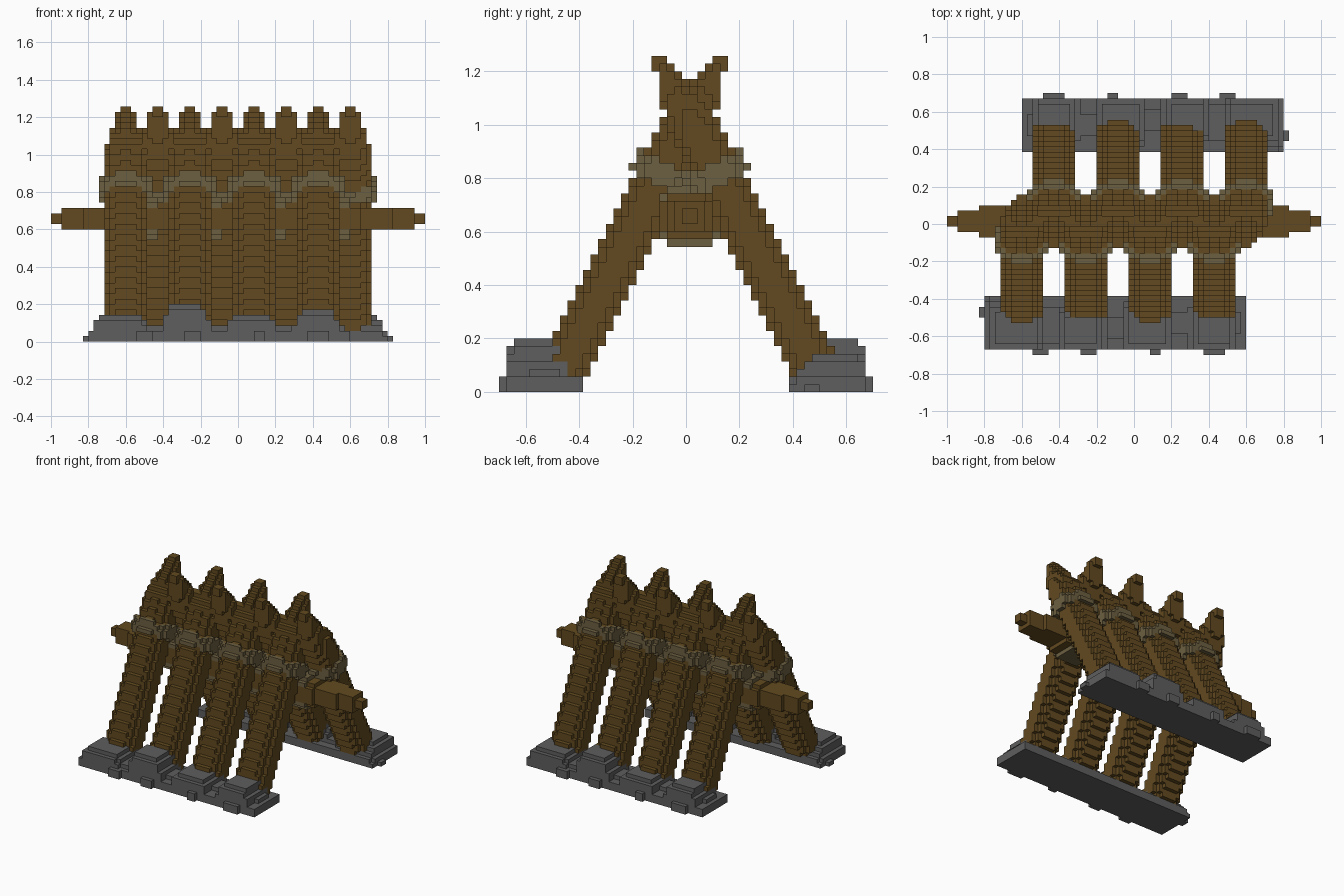
import bpy, bmesh, math

if "Cube" in bpy.data.objects:
    bpy.data.objects.remove(bpy.data.objects["Cube"])

V = 1 / 35                      # block size
NX, NY, NZ = 70, 49, 44         # grid size
LEAN = 1.97                     # rise of a stake per unit of depth
LEN = math.hypot(1, LEAN)


def material(name, rgb):
    m = bpy.data.materials.new(name)
    m.diffuse_color = (*rgb, 1)
    m.use_nodes = True
    m.node_tree.nodes["Principled BSDF"].inputs["Base Color"].default_value = m.diffuse_color
    return m


WOOD = material("brown wood", (0.122, 0.068, 0.014))
ROPE = material("tan rope", (0.150, 0.115, 0.052))
ROCK = material("grey stone", (0.112, 0.112, 0.112))

FRONT_X = [(-21 + 12 * n) * V for n in range(4)]    # front stake centres
LOOP_X = [(-18 + 12 * n) * V for n in range(4)]     # beam lashing centres


def stake(dx, y, z):
    """Leaning sharpened stake with a rope band, in front-stake coordinates."""
    if abs(dx) > 0.15 or z < V:
        return None
    t = (y + LEAN * z) / LEN                          # along the stake
    v = (y + 0.502 - 0.508 * z) * LEAN / LEN          # across the stake
    if not -0.14 < t < 1.187:
        return None
    s = 1 if t < 0.9 else 1 - 0.75 * (t - 0.9) / 0.287
    if abs(dx / (0.114 * s)) ** 2.5 + abs(v / (0.09 * s)) ** 2.5 < 1:
        return "wood"
    if abs(t - 0.685) < 0.048:
        if abs(dx / 0.143) ** 2.5 + abs(v / 0.118) ** 2.5 < 1:
            return "rope"
    return None


def beam(x, y, z):
    """Cross beam with blunt points and its rope loops."""
    dy, dz, a = abs(y - V / 2), abs(z - 23 * V), abs(x)
    if a > 0.943:
        hy, hz = 1.2, 1.1
    elif a > 0.83:
        hy, hz = 2.1, 2.1
    elif a > 0.66:
        hy, hz = 3.1, 2.1
    else:
        hy, hz = 3.6, 2.6
    if dy < hy * V and dz < hz * V and dy + dz < (hy + hz - 0.9) * V:
        return "wood"
    if min(abs(x - c) for c in LOOP_X) < 0.08:
        if (dy / (4.4 * V)) ** 3 + (dz / (4.1 * V)) ** 3 < 1:
            return "rope"
    return None


# Rocks: centre x, half width, height in blocks, centre y
ROCKS = [(-0.63, 0.18, 5.6, -0.55), (-0.45, 0.12, 3.6, -0.54),
         (-0.28, 0.15, 7.6, -0.57), (-0.11, 0.10, 2.8, -0.55),
         (0.07, 0.17, 5.6, -0.55), (0.24, 0.10, 2.8, -0.54),
         (0.42, 0.15, 6.6, -0.57), (0.54, 0.10, 2.8, -0.53)]
BUMPS = [(-0.55, -0.455), (-0.29, -0.2), (0.08, 0.145), (0.37, 0.485)]


def stone_height(x, y):
    """Height in blocks of the front rock footing."""
    if not (-0.83 < x < 0.6 and -0.7 < y < -0.386):
        return 0
    if y < -0.671:
        return 2 if any(a < x < b for a, b in BUMPS) else 0
    if x < -0.8:
        return 1 if -0.51 < y < -0.44 else 0
    h = 2 if x > -0.775 else 1
    for cx, hx, top, cy in ROCKS:
        d = max(abs(x - cx) / hx, abs(y - cy) / 0.15)
        e = max(0, abs(x - cx) / hx + abs(y - cy) / 0.15 - 1.2)
        h = max(h, int(top * (1 - d ** 3.5) - 2 * e * e + 0.3) if d < 1 else 0)
    return h


# Fill the grid with part names
cells = {}
for i in range(NX):
    x = (i + 0.5 - 35) * V
    for j in range(NY):
        y = (j + 0.5) * V - 0.7
        hf, hb = stone_height(x, y), stone_height(-x, -y)
        for k in range(NZ):
            z = (k + 0.5) * V
            part = None
            if k < hf:
                part = "front_rock_footing"
            elif k < hb:
                part = "back_rock_footing"
            else:
                rope = None
                for n, c in enumerate(FRONT_X):
                    for side, dx, yy in (("front", x - c, y), ("back", -x - c, V - y)):
                        r = stake(dx, yy, z)
                        if r == "wood":
                            part = part or f"{side}_stake_{n + 1}"
                        elif r:
                            rope = "rope_bands"
                b = beam(x, y, z)
                if not part and b == "wood":
                    part = "cross_beam"
                part = part or rope or ("beam_lashings" if b else None)
            if part:
                cells[i, j, k] = part

# Outer faces of the blocks, one object per part
SIDES = []
for axis in range(3):
    for s in (0, 1):
        u, w = (axis + 1) % 3, (axis + 2) % 3
        quad = []
        for a, b in ((0, 0), (1, 0), (1, 1), (0, 1)):
            p = [0, 0, 0]
            p[axis], p[u], p[w] = s, a, b
            quad.append(tuple(p))
        step = [0, 0, 0]
        step[axis] = 2 * s - 1
        SIDES.append((step, quad if s else quad[::-1]))

meshes = {}
for (i, j, k), part in cells.items():
    for (di, dj, dk), quad in SIDES:
        if (i + di, j + dj, k + dk) in cells:
            continue
        bm, verts = meshes.setdefault(part, (bmesh.new(), {}))
        face = []
        for a, b, c in quad:
            key = (i + a, j + b, k + c)
            if key not in verts:
                verts[key] = bm.verts.new(((key[0] - 35) * V, key[1] * V - 0.7, key[2] * V))
            face.append(verts[key])
        bm.faces.new(face)

for part, (bm, verts) in meshes.items():
    me = bpy.data.meshes.new(part)
    bm.to_mesh(me)
    bm.free()
    me.materials.append(ROCK if "rock" in part else
                        ROPE if part in ("rope_bands", "beam_lashings") else WOOD)
    bpy.context.collection.objects.link(bpy.data.objects.new(part, me))
